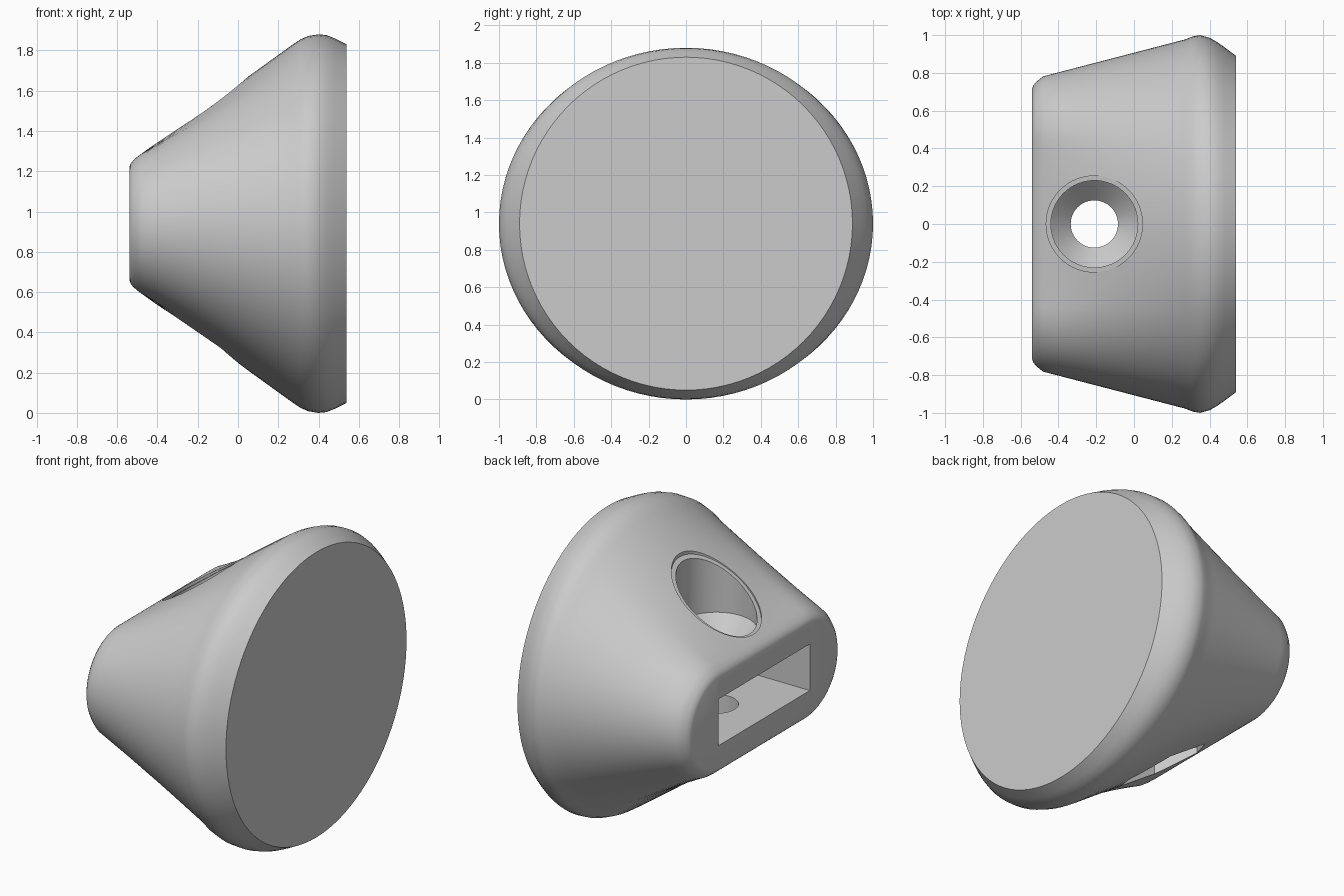
import bpy, bmesh
from math import cos, sin, pi, copysign

cube = bpy.data.objects.get("Cube")
if cube:
    bpy.data.objects.remove(cube)

MID = 0.94           # height of the axis
SEG = 96             # points round the body
BORE_X = -0.21       # screw hole position
CORE = 0.435         # half length of the straight part of the narrow end

grey = bpy.data.materials.new("plain grey")
grey.use_nodes = True
grey.diffuse_color = (0.6, 0.6, 0.6, 1)
grey.node_tree.nodes["Principled BSDF"].inputs["Base Color"].default_value = (0.6, 0.6, 0.6, 1)


def make(name, bm):
    bmesh.ops.recalc_face_normals(bm, faces=bm.faces)
    mesh = bpy.data.meshes.new(name)
    bm.to_mesh(mesh)
    bm.free()
    obj = bpy.data.objects.new(name, mesh)
    bpy.context.collection.objects.link(obj)
    mesh.materials.append(grey)
    return obj


def skin(name, rings):
    """Closed solid through rings of equal point count."""
    bm = bmesh.new()
    loops = [[bm.verts.new(p) for p in ring] for ring in rings]
    for a, b in zip(loops, loops[1:]):
        for i in range(len(a)):
            j = (i + 1) % len(a)
            bm.faces.new((a[i], a[j], b[j], b[i]))
    bm.faces.new(loops[0])
    bm.faces.new(loops[-1])
    return make(name, bm)


def oval(x, ry, rz):
    return [(x, ry * cos(2 * pi * i / SEG), MID + rz * sin(2 * pi * i / SEG))
            for i in range(SEG)]


def slot_shape(x, r):
    """Straight top and bottom with round ends."""
    pts = []
    for i in range(SEG):
        a = 2 * pi * i / SEG
        c, s = cos(a), sin(a)
        if abs(c) < 0.5:
            y, z = CORE * c / 0.5, copysign(r, s)
        else:
            b = 1.5 * (a if a <= pi / 3 + 0.01 else a - 2 * pi if a > 1.5 * pi else a - pi)
            side = copysign(1, c)
            y, z = side * (CORE + r * cos(b)), side * r * sin(b)
        pts.append((x, y, MID + z))
    return pts


def lathe(name, profile, sides, slope=0.0):
    """Vertical round cutter; slope shears it along the body surface."""
    rings = []
    for r, z in profile:
        ring = []
        for i in range(sides):
            a = 2 * pi * i / sides
            x = r * cos(a)
            ring.append((BORE_X + x, r * sin(a), z + slope * x))
        rings.append(ring)
    return skin(name, rings)


# Body: rounded narrow end, straight loft, rounded wide rim
rings = [slot_shape(x, r) for x, r in ((-0.54, 0.28), (-0.533, 0.298), (-0.52, 0.315), (-0.5, 0.332))]
start, end = slot_shape(-0.48, 0.347), oval(0.27, 0.977, 0.888)
for k in range(13):
    t = k / 12
    rings.append([tuple(p + (q - p) * t for p, q in zip(a, b)) for a, b in zip(start, end)])
rings += [oval(*s) for s in ((0.31, 0.993, 0.915), (0.35, 1.0, 0.932), (0.4, 0.986, 0.94),
                             (0.44, 0.963, 0.936), (0.48, 0.935, 0.92), (0.54, 0.89, 0.89))]
body = skin("body", rings)

# Rectangular pocket in the narrow end
bm = bmesh.new()
bmesh.ops.create_cube(bm, size=1)
for v in bm.verts:
    v.co = (-0.25 + 0.7 * v.co.x, 0.9 * v.co.y, MID + 0.29 * v.co.z)
cutters = [make("pocket_cutter", bm)]

# Screw hole with countersink, shallow rim ledge and nut recess below
cutters.append(lathe("screw_cutter", ((0.125, -0.2), (0.125, 1.155), (0.23, 1.26), (0.23, 2.2)), 64))
cutters.append(lathe("rim_cutter", ((0.255, 1.46), (0.255, 2.0)), 64, 0.72))
cutters.append(lathe("nut_cutter", ((0.255, -0.2), (0.255, 0.62)), 6))

bpy.context.view_layer.objects.active = body
for cutter in cutters:
    cutter.hide_render = True
    mod = body.modifiers.new("cut", 'BOOLEAN')
    mod.operation = 'DIFFERENCE'
    mod.solver = 'EXACT'
    mod.object = cutter
    bpy.ops.object.modifier_apply(modifier=mod.name)
    bpy.data.objects.remove(cutter)

# Smooth curved faces, crisp edges
bpy.ops.object.select_all(action='DESELECT')
body.select_set(True)
bpy.ops.object.shade_smooth_by_angle(angle=0.5)
